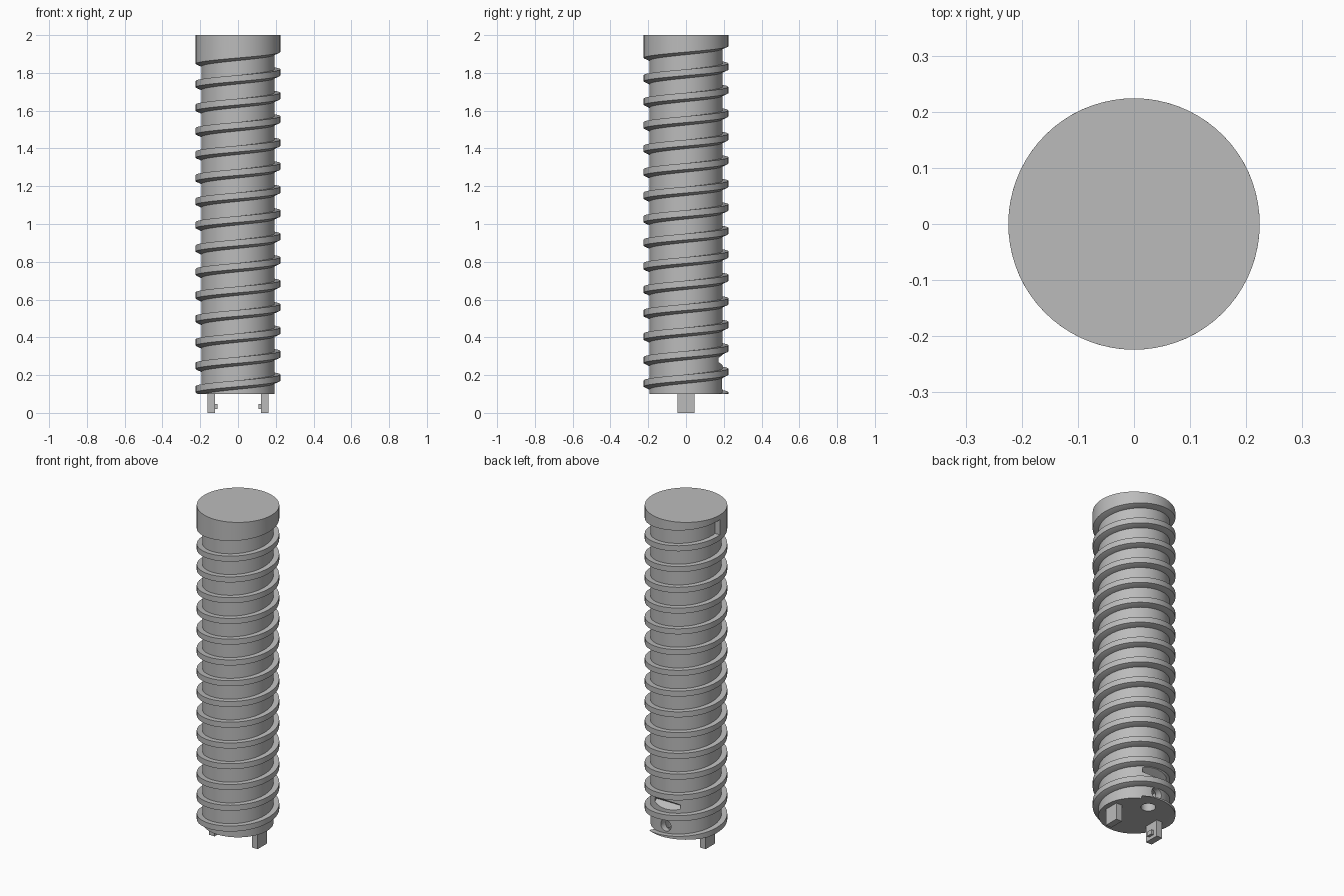
import bpy, bmesh, math
from mathutils import Vector

if "Cube" in bpy.data.objects:
    bpy.data.objects.remove(bpy.data.objects["Cube"])

CORE, OUTER, BASE, TOP = 0.193, 0.224, 0.1, 2.0
PITCH, STEPS = 0.1243, 72

grey = bpy.data.materials.new("plain_grey")
grey.use_nodes = True
grey.diffuse_color = (0.5, 0.5, 0.5, 1)
grey.node_tree.nodes["Principled BSDF"].inputs["Base Color"].default_value = grey.diffuse_color


def finish(name, bm):
    bmesh.ops.recalc_face_normals(bm, faces=bm.faces)
    mesh = bpy.data.meshes.new(name)
    bm.to_mesh(mesh)
    bm.free()
    mesh.materials.append(grey)
    obj = bpy.data.objects.new(name, mesh)
    bpy.context.collection.objects.link(obj)
    return obj


def smooth(obj):
    bpy.ops.object.select_all(action='DESELECT')
    obj.select_set(True)
    bpy.context.view_layer.objects.active = obj
    bpy.ops.object.shade_smooth_by_angle(angle=math.radians(30))


def low_edge(turn):
    return 1.786 + PITCH * turn


def helix(name, profile, start, end):
    """Sweep a radius/height profile around z; start and end are in turns."""
    bm = bmesh.new()
    count = round((end - start) * STEPS)
    rings = []
    for i in range(count + 1):
        turn = start + (end - start) * i / count
        a = math.tau * turn
        rings.append([bm.verts.new((r * math.cos(a), r * math.sin(a), z))
                      for r, z in profile(low_edge(turn))])
    for a, b in zip(rings, rings[1:]):
        for j in range(len(a)):
            k = (j + 1) % len(a)
            bm.faces.new((a[j], a[k], b[k], b[j]))
    bm.faces.new(rings[0])
    bm.faces.new(rings[-1])
    bmesh.ops.remove_doubles(bm, verts=bm.verts, dist=1e-5)
    # Trim everything below the base of the shaft
    cut = bmesh.ops.bisect_plane(bm, geom=bm.verts[:] + bm.edges[:] + bm.faces[:],
                                 plane_co=(0, 0, BASE), plane_no=(0, 0, -1), clear_outer=True)
    edges = [e for e in cut["geom_cut"] if isinstance(e, bmesh.types.BMEdge)]
    if edges:
        bmesh.ops.holes_fill(bm, edges=edges)
    obj = finish(name, bm)
    smooth(obj)


def cylinder(name, radius, p, q, segments):
    p, q = Vector(p), Vector(q)
    bm = bmesh.new()
    bmesh.ops.create_cone(bm, cap_ends=True, segments=segments, radius1=radius,
                          radius2=radius, depth=(q - p).length)
    turn = (q - p).to_track_quat('Z', 'Y').to_matrix().to_4x4()
    turn.translation = (p + q) / 2
    bm.transform(turn)
    return finish(name, bm)


def prism(name, outline, half_width):
    """Extrude a y/z outline along x."""
    bm = bmesh.new()
    face = bm.faces.new([bm.verts.new((-half_width, y, z)) for y, z in outline])
    new = bmesh.ops.extrude_face_region(bm, geom=[face])["geom"]
    bmesh.ops.translate(bm, verts=[v for v in new if isinstance(v, bmesh.types.BMVert)],
                        vec=(2 * half_width, 0, 0))
    return finish(name, bm)


def box(name, x, y, z):
    bm = bmesh.new()
    bmesh.ops.create_cube(bm, size=1)
    for v in bm.verts:
        v.co = [s[0] if c < 0 else s[1] for c, s in zip(v.co, (x, y, z))]
    return finish(name, bm)


# Shaft with the channel, side hole and wedge pocket at the back
shaft = cylinder("shaft", CORE, (0, 0, BASE), (0, 0, 1.95), STEPS)
cutters = [
    cylinder("channel_cutter", 0.04, (0, 0.12, 0.05), (0, 0.12, 0.2), 32),
    cylinder("side_hole_cutter", 0.034, (0, 0.1, 0.155), (0, 0.3, 0.155), 32),
    prism("pocket_cutter", [(0.155, 0.28), (0.25, 0.345), (0.25, 0.215)], 0.085),
]
for cutter in cutters:
    cutter.hide_render = True
    mod = shaft.modifiers.new(cutter.name, 'BOOLEAN')
    mod.operation = 'DIFFERENCE'
    mod.solver = 'EXACT'
    mod.object = cutter
bpy.context.view_layer.objects.active = shaft
for mod in list(shaft.modifiers):
    bpy.ops.object.modifier_apply(modifier=mod.name)
for cutter in cutters:
    bpy.data.objects.remove(cutter)
smooth(shaft)

# Spiral ridge, flat on top and sloped underneath
helix("spiral_ridge",
      lambda z: [(CORE - 0.006, z + 0.033), (OUTER, z + 0.033), (OUTER, z),
                 (CORE, z - 0.014), (CORE - 0.006, z - 0.014)], -13.85, 0.5)

# Collar whose lower rim continues the spiral for one turn
helix("collar",
      lambda z: [(0, TOP), (OUTER, TOP), (OUTER, z), (CORE, z - 0.014), (0, z - 0.014)],
      0.5, 1.5)

# Two prongs under the shaft, each with a small inward catch
for side, name in ((1, "left"), (-1, "right")):
    outer, inner, tip = side * 0.162, side * 0.123, side * 0.108
    box(name + "_prong", sorted((outer, inner)), (-0.045, 0.045), (0, BASE + 0.005))
    box(name + "_catch", sorted((side * 0.13, tip)), (-0.018, 0.018), (0.02, 0.047))
